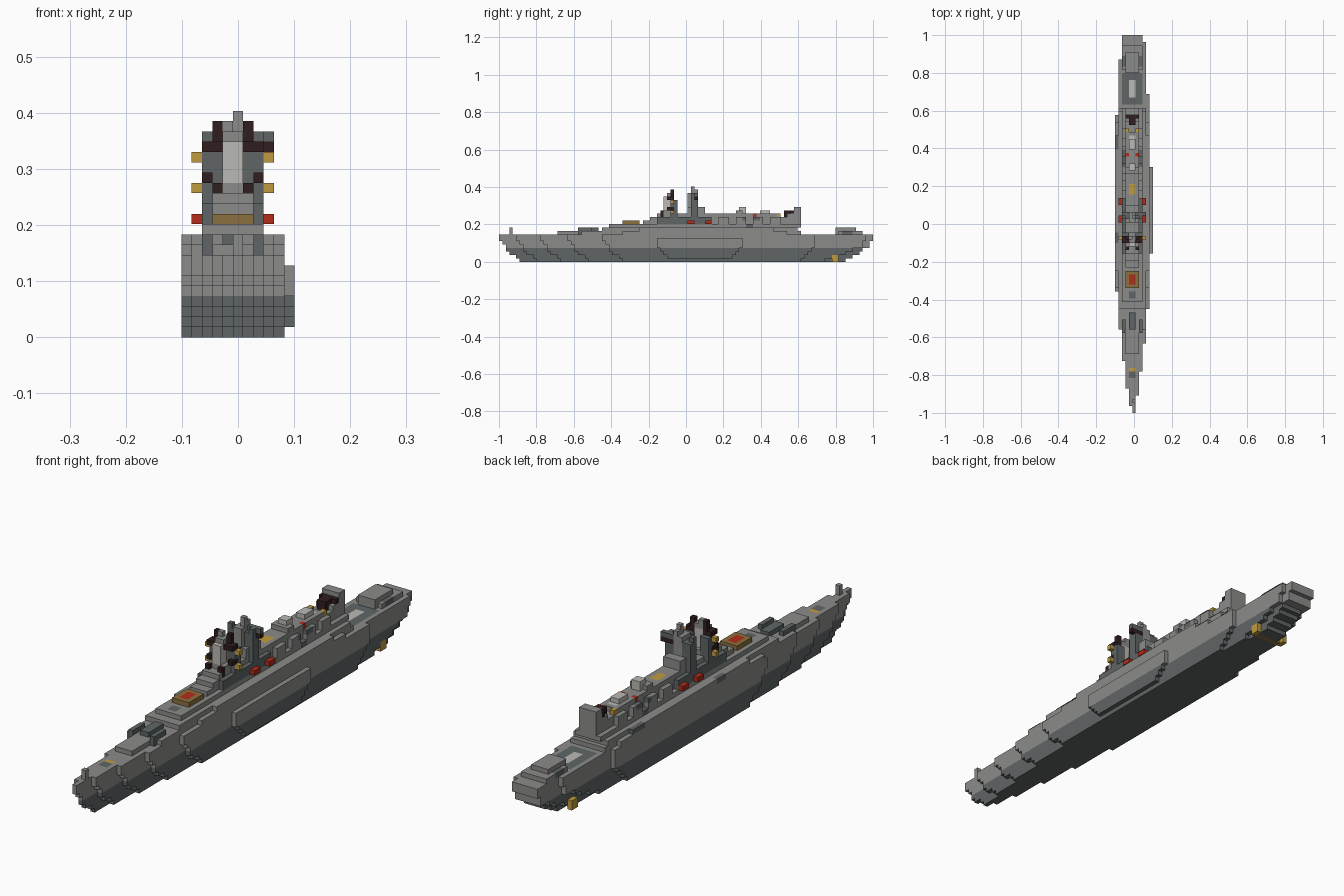
import bpy
from mathutils import Vector

if "Cube" in bpy.data.objects:
    bpy.data.objects.remove(bpy.data.objects["Cube"], do_unlink=True)

# Block grid: 11 wide, 109 long, 22 high
UNIT = 2 / 109
ORIGIN = Vector((-5.5 * UNIT, -1, 0))

COLOURS = {
    "light_grey": (0.26, 0.26, 0.255),
    "dark_grey": (0.115, 0.13, 0.13),
    "white": (0.5, 0.49, 0.46),
    "yellow": (0.52, 0.33, 0.05),
    "red": (0.45, 0.025, 0.01),
    "maroon": (0.03, 0.013, 0.013),
    "brown": (0.26, 0.16, 0.05),
}
GREY, DARK, WHITE, YELLOW, RED, MAROON, BROWN = range(len(COLOURS))
materials = []
for name, rgb in COLOURS.items():
    mat = bpy.data.materials.new(name)
    mat.use_nodes = True
    mat.diffuse_color = (*rgb, 1)
    shader = mat.node_tree.nodes["Principled BSDF"]
    shader.inputs["Base Color"].default_value = (*rgb, 1)
    shader.inputs["Roughness"].default_value = 0.8
    materials.append(mat)

cells = {}  # block position -> (part, colour)


def box(part, colour, xs, ys, zs):
    """Fill a box of blocks; each range excludes its end."""
    for i in range(*xs):
        for j in range(*ys):
            for k in range(*zs):
                cells[i, j, k] = (part, colour)


def pair(part, colour, xs, ys, zs):
    """Fill a box and its mirror image across the keel."""
    box(part, colour, xs, ys, zs)
    box(part, colour, (10 - xs[1], 10 - xs[0]), ys, zs)


def paint(colour, xs, ys):
    """Recolour the topmost block of each column."""
    for i in range(*xs):
        for j in range(*ys):
            top = max((k for k in range(22) if (i, j, k) in cells), default=None)
            if top is not None:
                cells[i, j, top] = (cells[i, j, top][0], colour)


# Hull: one lengthwise slab per column, with raked ends
SLABS = [(35, 86), (24, 102), (15, 109), (7, 109), (2, 109), (0, 109),
         (5, 109), (12, 109), (20, 107), (30, 92)]
BOW_RAKE = [6, 5, 3, 2, 2, 1, 0, 0]
STERN_RAKE = [8, 6, 4, 3, 1, 1, 0, 0]
for column, (start, end) in enumerate(SLABS):
    for layer in range(8):
        rake = STERN_RAKE[layer]
        if column in (1, 2, 8):
            rake = int(rake * 1.5)
        if column in (0, 9):
            rake //= 2
        box("hull", DARK if layer < 4 else GREY, (column, column + 1),
            (start + BOW_RAKE[layer], end - rake), (layer, layer + 1))

# Side blister on the left
for layer in range(1, 7):
    inset = max(0, 4 - layer)
    box("side_blister", DARK if layer < 4 else GREY, (10, 11),
        (46 + inset, 71 - inset), (layer, layer + 1))

# Propellers under the stern
pair("propellers", YELLOW, (1, 2), (97, 99), (0, 2))
box("propeller_shaft", BROWN, (2, 8), (97, 98), (0, 1))

# Bow post and hatch
box("bow_post", GREY, (5, 6), (3, 4), (8, 10))
paint(DARK, (4, 6), (10, 12))
paint(YELLOW, (4, 6), (12, 13))

# Stepped fore and main decks
box("fore_deck", GREY, (3, 7), (17, 30), (8, 9))
box("main_deck", GREY, (1, 9), (24, 88), (8, 9))
pair("main_deck", GREY, (0, 1), (36, 84), (8, 9))
box("main_deck", GREY, (1, 9), (30, 87), (9, 10))
pair("main_deck", GREY, (0, 1), (41, 80), (9, 10))
box("upper_deck", GREY, (2, 8), (32, 88), (10, 11))

# Forward gun houses
box("gun_house", DARK, (4, 6), (24, 29), (9, 10))
pair("gun_house", DARK, (2, 3), (23, 27), (8, 10))
paint(DARK, (4, 6), (33, 35))

# Missile house with its red hatch
box("missile_house", BROWN, (3, 7), (36, 41), (11, 12))
paint(RED, (4, 6), (37, 40))

# Superstructure tiers
box("superstructure", GREY, (3, 7), (42, 88), (11, 12))
box("superstructure", GREY, (3, 7), (44, 86), (12, 13))
box("superstructure", GREY, (3, 7), (46, 81), (13, 14))
pair("superstructure", DARK, (2, 3), (46, 62), (11, 13))
for start in range(64, 82, 5):
    pair("side_houses", GREY, (2, 3), (start, start + 3), (11, 13))

# Lifeboats
for start in (55, 60):
    pair("lifeboats", RED, (1, 2), (start, start + 2), (11, 12))

# Forward tower
pair("forward_guns", MAROON, (3, 4), (47, 49), (13, 15))
box("forward_tower", GREY, (3, 7), (48, 52), (13, 15))
box("forward_tower", WHITE, (4, 6), (48, 51), (15, 19))
pair("forward_tower", DARK, (2, 4), (50, 52), (13, 18))
pair("forward_tower", MAROON, (2, 3), (49, 51), (15, 16))
pair("forward_tower", MAROON, (2, 4), (49, 51), (18, 19))
box("forward_tower", GREY, (4, 6), (49, 51), (19, 20))
pair("forward_radar", MAROON, (3, 4), (50, 51), (19, 21))
box("forward_radar", GREY, (4, 5), (50, 51), (20, 21))
for layer in (14, 17):
    pair("tower_lamps", YELLOW, (1, 2), (50, 51), (layer, layer + 1))

# Main tower and mast
box("main_tower", GREY, (3, 7), (55, 60), (14, 16))
box("main_tower", DARK, (3, 7), (56, 58), (16, 19))
pair("main_tower", DARK, (2, 3), (56, 58), (11, 19))
box("main_tower", GREY, (4, 6), (55, 58), (16, 20))
pair("main_tower", DARK, (2, 3), (56, 57), (18, 20))
box("main_tower", MAROON, (6, 9), (57, 58), (18, 19))
box("main_tower", DARK, (6, 9), (57, 58), (19, 20))
box("mast", GREY, (5, 6), (56, 58), (20, 21))
box("mast", GREY, (5, 6), (56, 57), (21, 22))

# Aft deck houses
box("aft_house", GREY, (3, 7), (69, 71), (14, 15))
box("aft_house", WHITE, (4, 6), (70, 72), (14, 16))
box("aft_house", GREY, (4, 6), (76, 79), (14, 15))
paint(YELLOW, (4, 6), (63, 66))
paint(WHITE, (4, 6), (76, 80))
pair("aft_lamps", YELLOW, (3, 4), (81, 82), (13, 14))
pair("aft_beacons", RED, (3, 4), (74, 75), (13, 14))

# Aft tower with its guns
box("aft_tower", GREY, (3, 7), (84, 88), (11, 14))
box("aft_tower", GREY, (3, 7), (86, 88), (14, 16))
box("aft_guns", MAROON, (4, 6), (83, 86), (13, 15))
pair("aft_guns", MAROON, (3, 4), (85, 86), (14, 15))

# Landing deck with its white oval
paint(DARK, (2, 8), (89, 98))
paint(WHITE, (4, 6), (91, 96))

# Stern house
box("stern_house", GREY, (3, 7), (98, 104), (8, 10))
box("stern_house", GREY, (2, 8), (99, 106), (8, 9))
pair("stern_house", DARK, (2, 4), (100, 103), (8, 9))

# Worn dark deck patches
paint(DARK, (0, 1), (49, 52))
paint(DARK, (0, 1), (76, 80))
pair_rows = (71, 76)
paint(DARK, (2, 3), pair_rows)
paint(DARK, (7, 8), pair_rows)

# Outer faces of a block, as direction and its two side axes
AXES = [Vector((1, 0, 0)), Vector((0, 1, 0)), Vector((0, 0, 1))]
SIDES = []
for a in range(3):
    n, u, v = AXES[a], AXES[(a + 1) % 3], AXES[(a + 2) % 3]
    SIDES.append((n, [n, n + u, n + u + v, n + v]))
    SIDES.append((-n, [Vector(), v, u + v, u]))

# Skin each part, leaving out faces hidden between blocks
for part in sorted({p for p, _ in cells.values()}):
    lookup, faces, colours = {}, [], []
    for cell, (owner, colour) in cells.items():
        if owner != part:
            continue
        base = Vector(cell)
        for normal, corners in SIDES:
            if tuple(int(c) for c in base + normal) in cells:
                continue
            faces.append([lookup.setdefault(tuple(base + c), len(lookup)) for c in corners])
            colours.append(colour)
    if not faces:
        continue
    mesh = bpy.data.meshes.new(part)
    mesh.from_pydata([ORIGIN + Vector(p) * UNIT for p in lookup], [], faces)
    used = sorted(set(colours))
    for c in used:
        mesh.materials.append(materials[c])
    for poly, c in zip(mesh.polygons, colours):
        poly.material_index = used.index(c)
    mesh.update()
    bpy.context.scene.collection.objects.link(bpy.data.objects.new(part, mesh))
